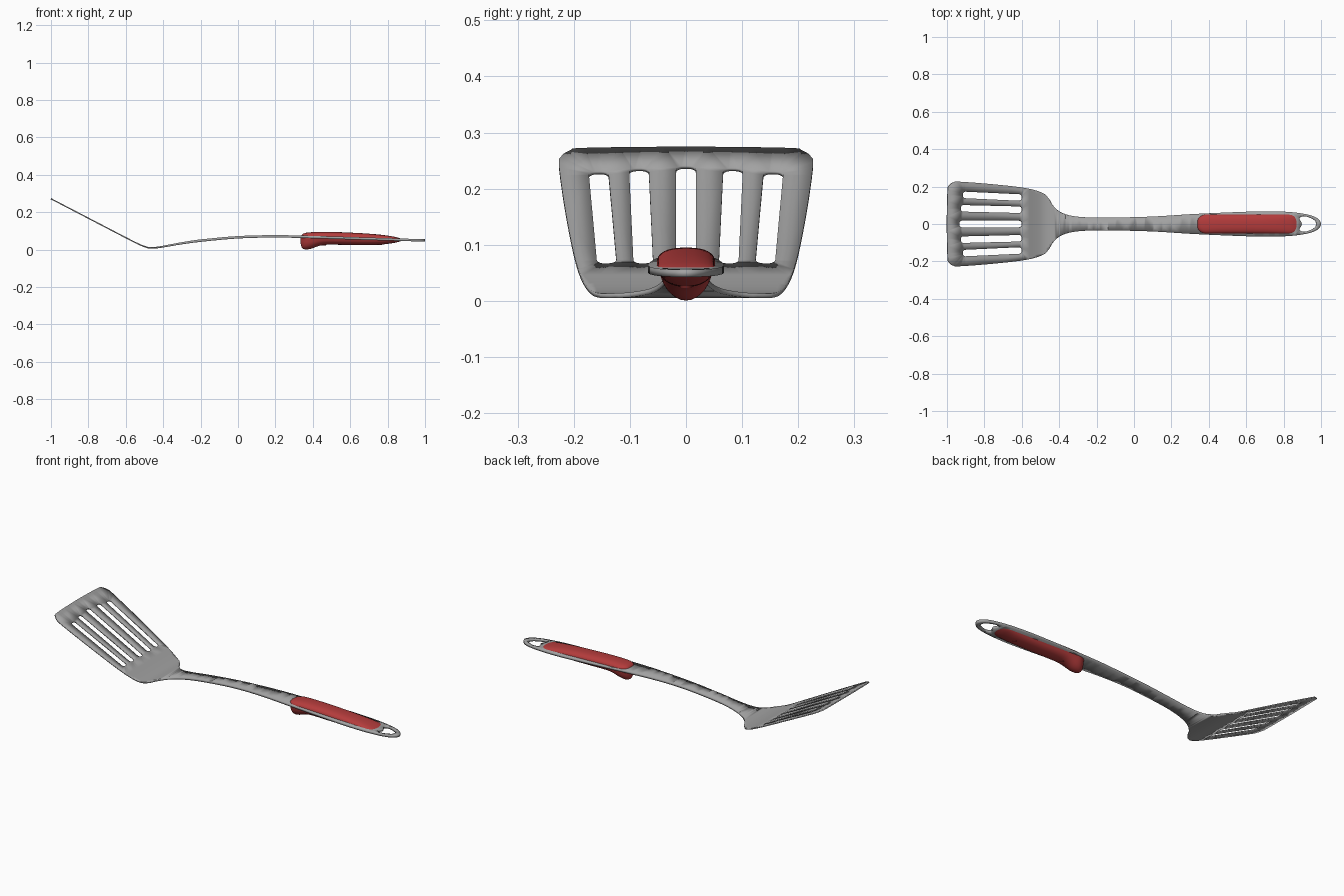
import bpy, bmesh, math
from mathutils import Vector

cube = bpy.data.objects.get("Cube")
if cube:
    bpy.data.objects.remove(cube, do_unlink=True)


def material(name, rgb, rough):
    m = bpy.data.materials.new(name)
    m.use_nodes = True
    m.diffuse_color = (*rgb, 1)
    node = m.node_tree.nodes["Principled BSDF"]
    node.inputs["Base Color"].default_value = (*rgb, 1)
    node.inputs["Roughness"].default_value = rough
    return m


steel = material("steel grey", (0.36, 0.36, 0.36), 0.5)
red = material("grip red", (0.46, 0.045, 0.045), 0.5)


def curve_value(pts, x):
    """Smooth interpolation of (x, value) points."""
    def slope(i):
        a, b = pts[max(i - 1, 0)], pts[min(i + 1, len(pts) - 1)]
        return (b[1] - a[1]) / (b[0] - a[0])
    x = min(max(x, pts[0][0]), pts[-1][0])
    i = 0
    while i < len(pts) - 2 and x > pts[i + 1][0]:
        i += 1
    (x0, v0), (x1, v1) = pts[i], pts[i + 1]
    h = x1 - x0
    t = (x - x0) / h
    return ((2*t**3 - 3*t**2 + 1) * v0 + (t**3 - 2*t**2 + t) * h * slope(i)
            + (3*t**2 - 2*t**3) * v1 + (t**3 - t**2) * h * slope(i + 1))


def smooth_loop(pts, steps=5):
    """Closed rounded outline through the points."""
    out, n = [], len(pts)
    P = [Vector(p) for p in pts]
    for i in range(n):
        a, b, c, d = (P[(i + k) % n] for k in (-1, 0, 1, 2))
        for s in range(steps):
            t = s / steps
            out.append(0.5 * (2*b + (c - a)*t + (2*a - 5*b + 4*c - d)*t*t
                              + (3*b - a - 3*c + d)*t**3))
    return out


def mirrored(half):
    return half + [(x, -y) for x, y in reversed(half) if y > 0]


def slot(x0, y0, x1, y1, r=0.0175, corner=0.013):
    """Rounded slot running between two end centres."""
    a, b = Vector((x0, y0)), Vector((x1, y1))
    u = (b - a).normalized()
    v = Vector((-u.y, u.x))
    out = []
    for end, sx, sy, start in ((b, 1, 1, 90), (a, -1, 1, 180), (a, -1, -1, 270), (b, 1, -1, 0)):
        centre = end - u * sx * corner + v * sy * (r - corner)
        for k in range(6):
            ang = math.radians(start - 90 + k * 18)
            out.append(centre + (u * math.cos(ang) + v * math.sin(ang)) * corner)
    return out


def finish(name, bm, mat):
    me = bpy.data.meshes.new(name)
    bm.to_mesh(me)
    bm.free()
    me.materials.append(mat)
    ob = bpy.data.objects.new(name, me)
    bpy.context.scene.collection.objects.link(ob)
    bpy.ops.object.select_all(action='DESELECT')
    ob.select_set(True)
    bpy.context.view_layer.objects.active = ob
    bpy.ops.object.shade_smooth_by_angle(angle=math.radians(40))
    return ob


# Side profile of the bent steel
bend = [(-1, .272), (-.8, .168), (-.6, .064), (-.53, .029), (-.49, .013), (-.46, .009),
        (-.42, .013), (-.3, .034), (-.2, .048), (0, .066), (.2, .071), (.4, .067), (.7, .058), (1, .049)]

# Blade, neck and handle as one slotted sheet
half = [(1, 0), (.99, .022), (.96, .041), (.9, .056), (.8, .066), (.65, .067), (.35, .055),
        (.1, .04), (-.1, .035), (-.28, .037), (-.38, .057), (-.43, .095), (-.455, .135), (-.49, .166),
        (-.58, .192), (-.75, .212), (-.93, .226), (-.965, .223), (-.987, .207), (-.996, .18), (-1, 0)]
loops = [smooth_loop(mirrored(half)),
         smooth_loop([(.885, .03), (.905, .041), (.93, .037), (.965, .02), (.973, 0),
                      (.965, -.02), (.93, -.037), (.905, -.041), (.885, -.03), (.897, 0)])]
for near, far, tip in ((0, 0, -.935), (.076, .084, -.927), (.141, .156, -.916)):
    for side in ((1, -1) if near else (1,)):
        loops.append(slot(tip, side * far, -.6, side * near))

bm = bmesh.new()
for loop in loops:
    vs = [bm.verts.new((p[0], p[1], 0)) for p in loop]
    for i, v in enumerate(vs):
        bm.edges.new((v, vs[i - 1]))
bmesh.ops.triangle_fill(bm, use_beauty=True, use_dissolve=False, edges=bm.edges[:], normal=(0, 0, 1))
cuts = [-.56 + .015 * i for i in range(14)] + [-.34 + .05 * i for i in range(26)]
for x in cuts:
    bmesh.ops.bisect_plane(bm, geom=bm.verts[:] + bm.edges[:] + bm.faces[:],
                           plane_co=(x, 0, 0), plane_no=(1, 0, 0), dist=1e-5)
for f in bm.faces:
    if f.normal.z < 0:
        f.normal_flip()
bmesh.ops.triangulate(bm, faces=bm.faces[:])
for v in bm.verts:
    v.co.z = curve_value(bend, v.co.x)
sheet = finish("slotted_blade_and_handle", bm, steel)

# Sheet is thin at the blade and thicker along the handle
group = sheet.vertex_groups.new(name="thickness")
for v in sheet.data.vertices:
    group.add([v.index], min(1, max(.5, .5 + (v.co.x + .55) * 1.5)), 'REPLACE')
solid = sheet.modifiers.new("Thickness", 'SOLIDIFY')
solid.thickness = 0.013
solid.offset = 0
solid.vertex_group = group.name

# Moulded grip lofted along the handle, with a finger stop underneath
top = [(.335, .068), (.345, .083), (.37, .091), (.45, .095), (.6, .091), (.75, .081), (.84, .068), (.885, .054)]
under = [(.335, .035), (.34, .012), (.355, .002), (.37, .001), (.395, .006), (.43, .019), (.47, .026),
         (.6, .025), (.75, .026), (.84, .037), (.885, .05)]
X0, X1, R, RING, STATIONS = .333, .886, .052, 32, 48


def power(c, e):
    return math.copysign(abs(c) ** e, c)


bm = bmesh.new()
rings = []
for i in range(STATIONS + 1):
    s = .03 + (math.pi - .06) * i / STATIONS
    x = X0 + (X1 - X0) * (1 - math.cos(s)) / 2
    inset = max(0, 1 - min(x - X0, X1 - x) / .06)
    width = R * math.sqrt(1 - inset ** 2.2)
    mid = curve_value(bend, x)
    up, down = curve_value(top, x) - mid, mid - curve_value(under, x)
    ring = []
    for k in range(RING):
        a = 2 * math.pi * k / RING
        c, sn = math.cos(a), math.sin(a)
        if sn >= 0:
            y, z = width * power(c, .8), mid + up * power(sn, .75)
        else:
            y, z = width * .93 * power(c, .95), mid + down * power(sn, .95)
        ring.append(bm.verts.new((x, y, z)))
    rings.append(ring)
for a, b in zip(rings, rings[1:]):
    for k in range(RING):
        n = (k + 1) % RING
        bm.faces.new((a[k], a[n], b[n], b[k]))
bm.faces.new(rings[0])
bm.faces.new(rings[-1])
bmesh.ops.recalc_face_normals(bm, faces=bm.faces[:])
finish("grip", bm, red)

# Rivets under the grip
for name, x in (("front_rivet", .46), ("rear_rivet", .76)):
    bm = bmesh.new()
    bmesh.ops.create_cone(bm, cap_ends=True, segments=20, radius1=.01, radius2=.012, depth=.008)
    bmesh.ops.translate(bm, verts=bm.verts[:], vec=(x, 0, curve_value(under, x) + .002))
    finish(name, bm, red)
